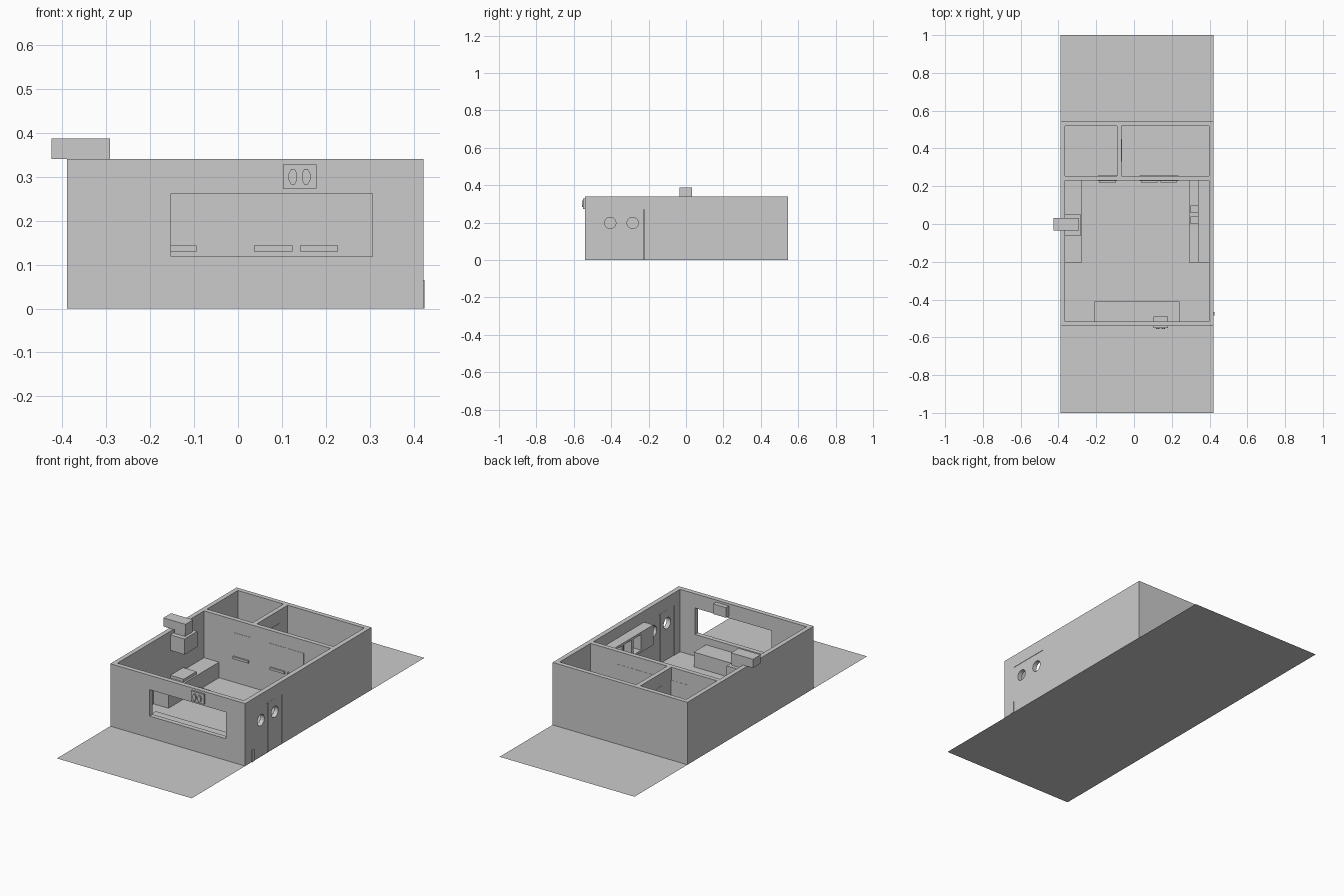
import bpy, bmesh
from mathutils import Matrix

if "Cube" in bpy.data.objects:
    bpy.data.objects.remove(bpy.data.objects["Cube"])


def box(name, x, y, z):
    """Box from (min, max) ranges."""
    bm = bmesh.new()
    size = [r[1] - r[0] for r in (x, y, z)]
    mid = [(r[1] + r[0]) / 2 for r in (x, y, z)]
    bmesh.ops.create_cube(bm, size=1, matrix=Matrix.Translation(mid) @ Matrix.Diagonal((*size, 1)))
    return finish(name, bm)


def finish(name, bm):
    me = bpy.data.meshes.new(name)
    bm.to_mesh(me)
    bm.free()
    ob = bpy.data.objects.new(name, me)
    bpy.context.collection.objects.link(ob)
    return ob


def cut(target, cutter):
    m = target.modifiers.new("cut", 'BOOLEAN')
    m.operation = 'DIFFERENCE'
    m.solver = 'EXACT'
    m.object = cutter
    cutter.hide_render = True
    cutter.hide_viewport = True


# Ground sheet
bm = bmesh.new()
bmesh.ops.create_grid(bm, x_segments=1, y_segments=1, size=0.5,
                      matrix=Matrix.Translation((0.016, 0, 0)) @ Matrix.Diagonal((0.812, 2, 1, 1)))
finish("ground", bm)

# Roofless shell: main room, two back rooms, front window, double doorway
walls = box("walls", (-0.39, 0.422), (-0.541, 0.545), (0, 0.34))
openings = {
    "main_room": ((-0.365, 0.396), (-0.515, 0.23), (-0.1, 0.5)),
    "small_back_room": ((-0.365, -0.09), (0.255, 0.52), (-0.1, 0.5)),
    "large_back_room": ((-0.065, 0.396), (0.255, 0.52), (-0.1, 0.5)),
    "window": ((-0.153, 0.306), (-0.6, -0.5), (0.118, 0.262)),
    "doorway": ((0.38, 0.5), (-0.465, -0.225), (-0.1, 0.27)),
}
for name, r in openings.items():
    cut(walls, box(name + "_cutter", *r))

# Double entrance doors with portholes
for i, y in enumerate((-0.405, -0.285)):
    leaf = box(f"entrance_door_{i}", (0.397, 0.421), (y - 0.059, y + 0.059), (0.001, 0.269))
    bm = bmesh.new()
    bmesh.ops.create_cone(bm, cap_ends=True, segments=32, radius1=0.03, radius2=0.03, depth=0.2,
                          matrix=Matrix.Translation((0.41, y, 0.198)) @ Matrix.Rotation(1.5707963, 4, 'Y'))
    cut(leaf, finish(f"porthole_cutter_{i}", bm))
box("door_stop", (0.42, 0.425), (-0.485, -0.465), (0, 0.065))

# Interior doors with push bars
for i, (x, bar) in enumerate(((-0.14, 0.046), (0.0805, 0.0435), (0.1845, 0.0435))):
    box(f"inner_door_{i}", (x - 0.051, x + 0.051), (0.2285, 0.256), (0.001, 0.27))
    box(f"push_bar_{i}", (x - bar, x + bar), (0.22, 0.229), (0.13, 0.143))
box("store_door", (-0.091, -0.063), (0.33, 0.45), (0.001, 0.27))

# Counters
box("cooking_counter", (-0.365, -0.275), (-0.205, 0.23), (0, 0.085))
box("stove", (-0.365, -0.285), (-0.06, 0.05), (0.085, 0.1))
box("window_counter", (-0.208, 0.24), (-0.515, -0.41), (0, 0.08))
box("wash_counter", (0.29, 0.396), (-0.205, 0.23), (0, 0.09))
for i, y in enumerate((0.02, 0.078)):
    box(f"appliance_{i}", (0.3, 0.34), (y - 0.02, y + 0.02), (0.09, 0.115))

# Wall shelf unit with open bays
shelf = box("wall_cabinet", (0.34, 0.396), (-0.205, 0.23), (0.17, 0.28))
for i in range(4):
    y = -0.1 + i * 0.083
    cut(shelf, box(f"bay_cutter_{i}", (0.3, 0.385), (y, y + 0.068), (0.182, 0.268)))

# Extractor hood and duct
box("hood", (-0.365, -0.28), (-0.06, 0.05), (0.235, 0.32))
box("duct_riser", (-0.36, -0.295), (-0.034, 0.03), (0.319, 0.341))
box("duct", (-0.425, -0.292), (-0.035, 0.031), (0.34, 0.387))

# Sign box with two plain raised eight-sided plates
box("sign_box", (0.102, 0.179), (-0.55, -0.49), (0.273, 0.328))
for i, x in enumerate((0.125, 0.155)):
    bm = bmesh.new()
    bmesh.ops.create_cone(bm, cap_ends=True, segments=8, radius1=1, radius2=1, depth=1,
                          matrix=Matrix.Translation((x, -0.553, 0.3)) @ Matrix.Diagonal((0.0105, 0.008, 0.019, 1))
                          @ Matrix.Rotation(1.5707963, 4, 'X') @ Matrix.Rotation(0.3926991, 4, 'Z'))
    finish(f"sign_plate_{i}", bm)
